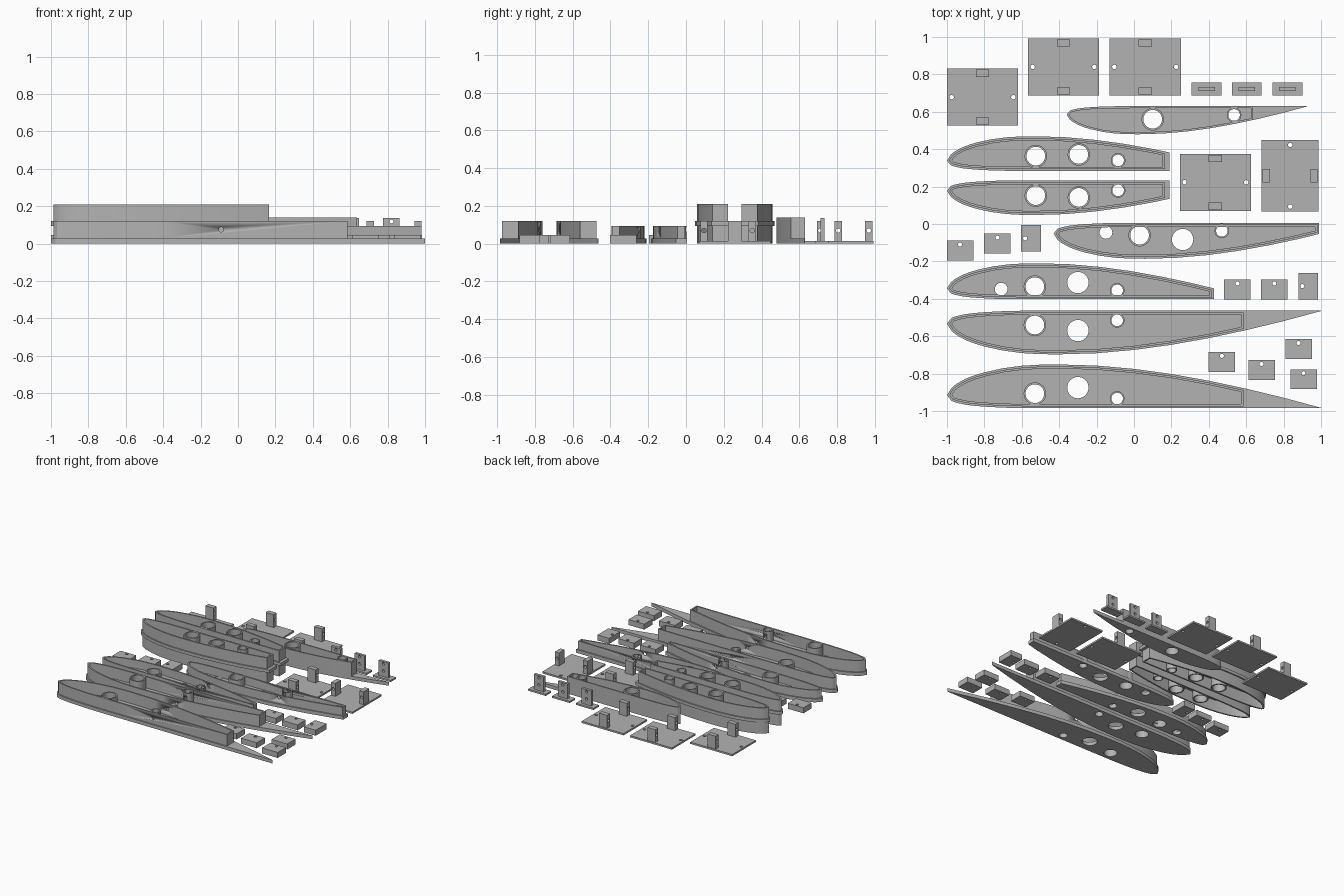
import bpy, bmesh, math
from mathutils import Matrix

if "Cube" in bpy.data.objects:
    bpy.data.objects.remove(bpy.data.objects["Cube"])

grey = bpy.data.materials.new("light grey")
grey.diffuse_color = (0.45, 0.45, 0.45, 1)
grey.use_nodes = True
grey.node_tree.nodes["Principled BSDF"].inputs["Base Color"].default_value = grey.diffuse_color

# Flat-bottomed wing section, percent of chord
UPPER = [(0, 3.5), (1.25, 5.45), (2.5, 6.5), (5, 7.9), (7.5, 8.85), (10, 9.6), (15, 10.69),
         (20, 11.36), (25, 11.65), (30, 11.7), (40, 11.4), (50, 10.52), (60, 9.15),
         (70, 7.35), (80, 5.22), (90, 2.8), (100, 0.12)]
LOWER = [(1.25, 1.93), (2.5, 1.47), (5, .93), (7.5, .63), (10, .42), (15, .15), (20, .03), (30, 0)]


def upper_at(t):
    for (x0, y0), (x1, y1) in zip(UPPER, UPPER[1:]):
        if x0 <= t <= x1:
            return y0 + (y1 - y0) * (t - x0) / (x1 - x0)
    return UPPER[-1][1]


def foil(x, y, chord, x_end, side, x_start=None):
    """Counter-clockwise section outline, cut at x_end; side -1 puts the flat edge on top."""
    t = min(100, (x_end - x) / chord * 100)
    if x_start is None:
        pts = [UPPER[0]] + LOWER + [(t, 0), (t, upper_at(t))]
        pts += [p for p in reversed(UPPER) if 0 < p[0] < t - .3]
    else:
        s = (x_start - x) / chord * 100
        pts = [(s, 0), (t, 0), (t, upper_at(t))]
        pts += [p for p in reversed(UPPER) if s < p[0] < t - .3] + [(s, upper_at(s))]
    k = chord / 100
    pts = [(x + px * k, y + side * py * k) for px, py in pts]
    return pts if side > 0 else pts[::-1]


def inset(pts, d):
    out = []
    for i, (bx, by) in enumerate(pts):
        (ax, ay), (cx, cy) = pts[i - 1], pts[(i + 1) % len(pts)]
        l1, l2 = math.hypot(bx - ax, by - ay), math.hypot(cx - bx, cy - by)
        n1, n2 = (-(by - ay) / l1, (bx - ax) / l1), (-(cy - by) / l2, (cx - bx) / l2)
        k = d / (1 + n1[0] * n2[0] + n1[1] * n2[1])
        out.append((bx + (n1[0] + n2[0]) * k, by + (n1[1] + n2[1]) * k))
    return out


def circle(x, y, r, n=32):
    return [(x + r * math.cos(2 * math.pi * i / n), y + r * math.sin(2 * math.pi * i / n)) for i in range(n)]


def rect(x, y, w, h):
    return [(x - w / 2, y - h / 2), (x + w / 2, y - h / 2), (x + w / 2, y + h / 2), (x - w / 2, y + h / 2)]


def shape(name, loops, z0, z1, matrix=None):
    """Extrude the first loop, with the others as holes, from z0 to z1."""
    cu = bpy.data.curves.new(name, 'CURVE')
    cu.dimensions, cu.fill_mode, cu.extrude = '2D', 'BOTH', (z1 - z0) / 2
    for loop in loops:
        sp = cu.splines.new('POLY')
        sp.points.add(len(loop) - 1)
        for p, (x, y) in zip(sp.points, loop):
            p.co = (x, y, 0, 1)
        sp.use_cyclic_u = True
    tmp = bpy.data.objects.new(name + "_outline", cu)
    bpy.context.collection.objects.link(tmp)
    dg = bpy.context.evaluated_depsgraph_get()
    me = bpy.data.meshes.new_from_object(tmp.evaluated_get(dg))
    bpy.data.objects.remove(tmp)
    bm = bmesh.new()
    bm.from_mesh(me)
    bmesh.ops.remove_doubles(bm, verts=bm.verts, dist=1e-5)
    bmesh.ops.recalc_face_normals(bm, faces=bm.faces)
    if z0 == z1:  # a sheet faces down
        bmesh.ops.reverse_faces(bm, faces=[f for f in bm.faces if f.normal.z > 0])
    bm.transform(Matrix.Translation((0, 0, (z0 + z1) / 2)))
    if matrix:
        bm.transform(matrix)
    bm.to_mesh(me)
    bm.free()
    me.materials.clear()
    me.materials.append(grey)
    ob = bpy.data.objects.new(name, me)
    bpy.context.collection.objects.link(ob)
    bpy.ops.object.select_all(action='DESELECT')
    ob.select_set(True)
    bpy.context.view_layer.objects.active = ob
    bpy.ops.object.shade_smooth_by_angle(angle=math.radians(30))
    return ob


def drill(ob, cutter):
    mod = ob.modifiers.new("pin_hole", 'BOOLEAN')
    mod.operation, mod.solver, mod.object = 'DIFFERENCE', 'EXACT', cutter


BIG, SMALL = (.060, .050), (.039, .031)


def rib(name, x, y, chord, side, floor_end, wall_end, floor_z, top, tubes, holes, pin=None):
    floor = foil(x, y, chord, floor_end, side)
    cuts = [circle(tx, ty, r[1]) for tx, ty, r in tubes] + [circle(*h) for h in holes]
    shape(name + "_floor", [floor] + cuts, *floor_z)
    body = foil(x, y, chord, wall_end, side)
    spans = [(floor_z[1], top)] + ([(0, floor_z[0])] if floor_z[0] > 0 else [])
    parts = []
    for z0, z1 in spans:
        parts.append(shape(name + "_wall", [inset(body, .010), inset(body, .022)], z0, z1))
        for tx, ty, (ro, ri) in tubes:
            parts.append(shape(name + "_tube", [circle(tx, ty, ro), circle(tx, ty, ri)], z0, z1))
    if pin:
        # cross pin hole through the walls and the small tube
        turn = Matrix.Translation((pin, y, .075)) @ Matrix.Rotation(math.pi / 2, 4, 'X')
        cutter = shape(name + "_pin_cutter", [circle(0, 0, .013, 16)], -.3, .3, turn)
        cutter.hide_render = True
        cutter.hide_set(True)
        drill(parts[0], cutter)
        drill(parts[-1], cutter)


# Long ribs with a tail
rib("long_rib_front", -1, -.985, 2, 1, 1, .595, (0, .028), .12,
    [(-.53, -.907, BIG), (-.09, -.933, SMALL)], [(-.30, -.875, .057)], -.09)
rib("long_rib_back", -1, -.463, 2, -1, 1, .595, (0, .028), .12,
    [(-.53, -.54, BIG), (-.09, -.515, SMALL)], [(-.30, -.57, .057)], -.09)
# Medium ribs with a cut end
rib("medium_rib_front", -1, -.402, 1.64, 1, .427, .427, (0, .028), .095,
    [(-.53, -.335, BIG), (-.09, -.355, SMALL)], [(-.71, -.348, .034), (-.30, -.313, .057)], -.09)
rib("medium_rib_back", -.43, .006, 1.64, -1, .99, .99, (0, .028), .095,
    [(.03, -.06, BIG), (.47, -.037, SMALL)], [(-.15, -.045, .034), (.26, -.083, .057)], .47)
# Double-sided ribs with a middle floor
rib("double_rib_front", -1, .233, 1.58, -1, .19, .175, (.095, .12), .21,
    [(-.525, .152, BIG), (-.295, .142, BIG), (-.085, .18, SMALL)], [])
rib("double_rib_back", -1, .284, 1.58, 1, .19, .175, (.095, .12), .21,
    [(-.525, .363, BIG), (-.295, .372, BIG), (-.085, .34, SMALL)], [])

# Thin-walled short rib with a tail plate
body = foil(-.36, .63, 1.285, .637, -1)
tubes = [(.10, .56, BIG), (.535, .583, SMALL)]
shape("short_rib_wall", [body, inset(body, .011)], 0, .14)
shape("short_rib_skin", [inset(body, .011)] + [circle(a, b, r[1]) for a, b, r in tubes], 0, 0)
shape("short_rib_tail", [foil(-.36, .63, 1.285, .925, -1, .637)], 0, .028)
for a, b, r in tubes:
    shape("short_rib_tube", [circle(a, b, r[0]), circle(a, b, r[1])], 0, .14)

# Axes that stand a profile upright, extruding it along x
ALONG_X = Matrix(((0, 0, 1, 0), (1, 0, 0, 0), (0, 1, 0, 0), (0, 0, 0, 1)))
ALONG_Y = Matrix.Rotation(math.pi / 2, 4, 'X')

# Cover plates with two drilled tabs each
for x, y, turned in [(-.81, .678, 0), (-.377, .84, 0), (.06, .84, 0), (.435, .223, 0), (.835, .258, 1)]:
    place = Matrix.Translation((x, y, 0)) @ Matrix.Rotation(turned * math.pi / 2, 4, 'Z')
    shape("cover_plate", [rect(0, 0, .38, .305), circle(-.165, 0, .012, 16), circle(.165, 0, .012, 16)],
          0, .014, place)
    for s in (-1, 1):
        shape("cover_tab", [rect(s * .128, .067, .038, .106), circle(s * .128, .07, .012, 16)],
              -.036, .036, place @ ALONG_X)

# Upright brackets with two holes
for x in (.388, .603, .82):
    place = Matrix.Translation((x, .722, 0))
    shape("bracket_base", [rect(0, 0, .16, .07)], 0, .014, place)
    shape("bracket_upright", [rect(0, .0755, .088, .123), circle(0, .118, .011, 16), circle(0, .06, .011, 16)],
          -.011, .011, place @ ALONG_Y)

# Loose drilled blocks
for x, y, turned in [(-.93, -.142, 0), (-.73, -.105, 0), (-.55, -.077, 1), (.553, -.35, 0), (.75, -.35, 0),
                     (.932, -.332, 1), (.47, -.737, 0), (.682, -.78, 0), (.88, -.668, 0), (.907, -.83, 0)]:
    place = Matrix.Translation((x, y, 0)) @ Matrix.Rotation(turned * math.pi / 2, 4, 'Z')
    shape("drilled_block", [rect(0, 0, .142, .106), circle(0, .032, .011, 16)], 0, .045, place)
